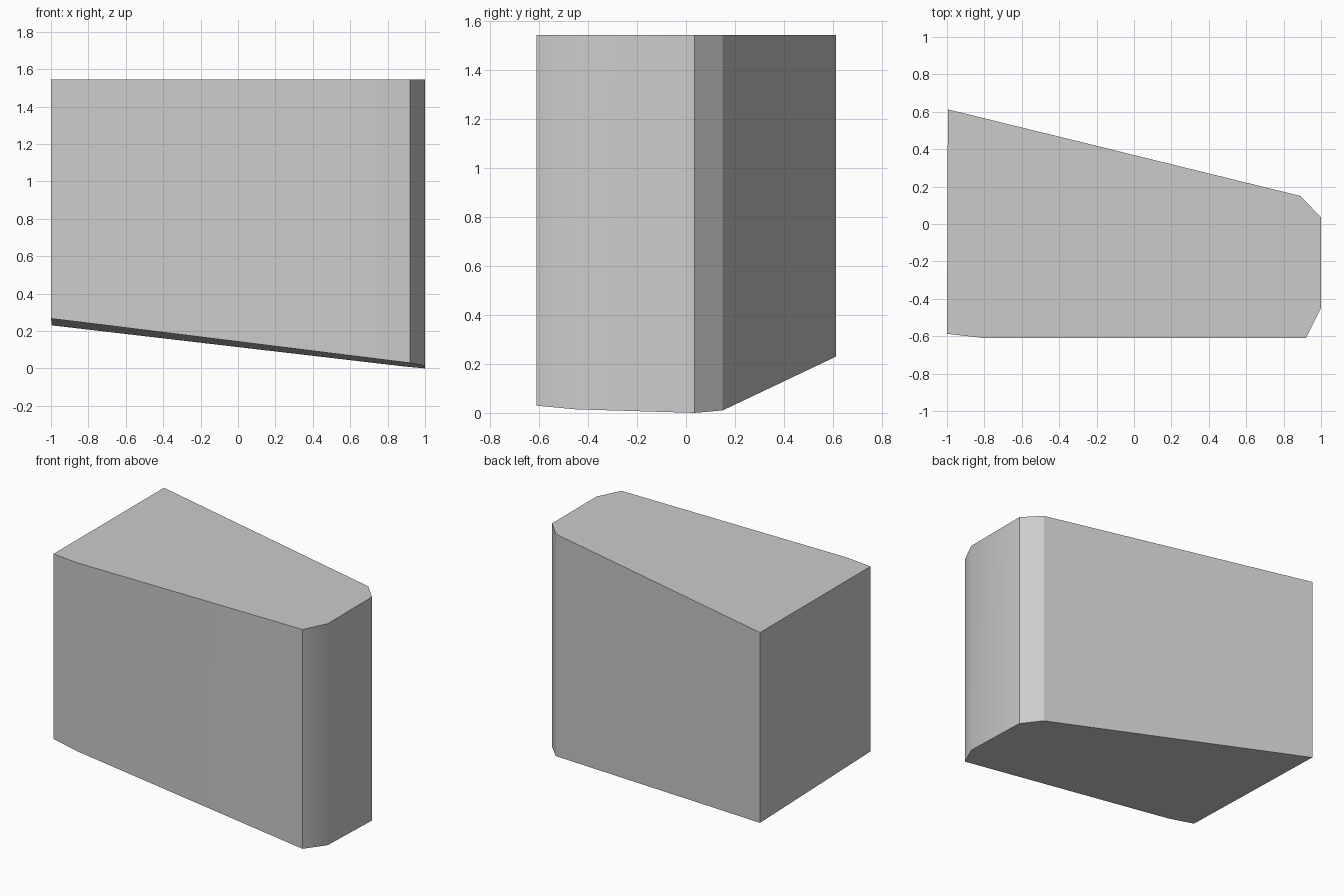
import bpy
import bmesh
import math

cube = bpy.data.objects.get("Cube")
if cube:
    bpy.data.objects.remove(cube, do_unlink=True)

# Single plain grey
grey = bpy.data.materials.new("light_grey")
grey.use_nodes = True
colour = (0.6, 0.6, 0.6, 1)
grey.diffuse_color = colour
grey.node_tree.nodes["Principled BSDF"].inputs["Base Color"].default_value = colour

# Tapered plan outline with chamfered corners, counter-clockwise from above
OUTLINE = [(-1, -0.587), (-0.8, -0.61), (0.92, -0.61), (1, -0.45),
           (1, 0.035), (0.89, 0.15), (-0.995, 0.613)]
TOP = 1.545


def underside(x, y):
    """Height of the sloping bottom plane."""
    return 0.124 * (1 - x) + 0.03 * (0.035 - y)


# Block: flat top, upright walls, sloping underside
bm = bmesh.new()
base = bm.faces.new([bm.verts.new((x, y, underside(x, y))) for x, y in OUTLINE])
top = bmesh.ops.extrude_face_region(bm, geom=[base], use_keep_orig=True)
for v in top["geom"]:
    if isinstance(v, bmesh.types.BMVert):
        v.co.z = TOP
bmesh.ops.recalc_face_normals(bm, faces=bm.faces)

mesh = bpy.data.meshes.new("tapered_block")
bm.to_mesh(mesh)
bm.free()
mesh.materials.append(grey)
block = bpy.data.objects.new("tapered_block", mesh)
bpy.context.collection.objects.link(block)

# Soften only the shallow wall corners
bpy.ops.object.select_all(action="DESELECT")
block.select_set(True)
bpy.context.view_layer.objects.active = block
bpy.ops.object.shade_smooth_by_angle(angle=math.radians(30))
